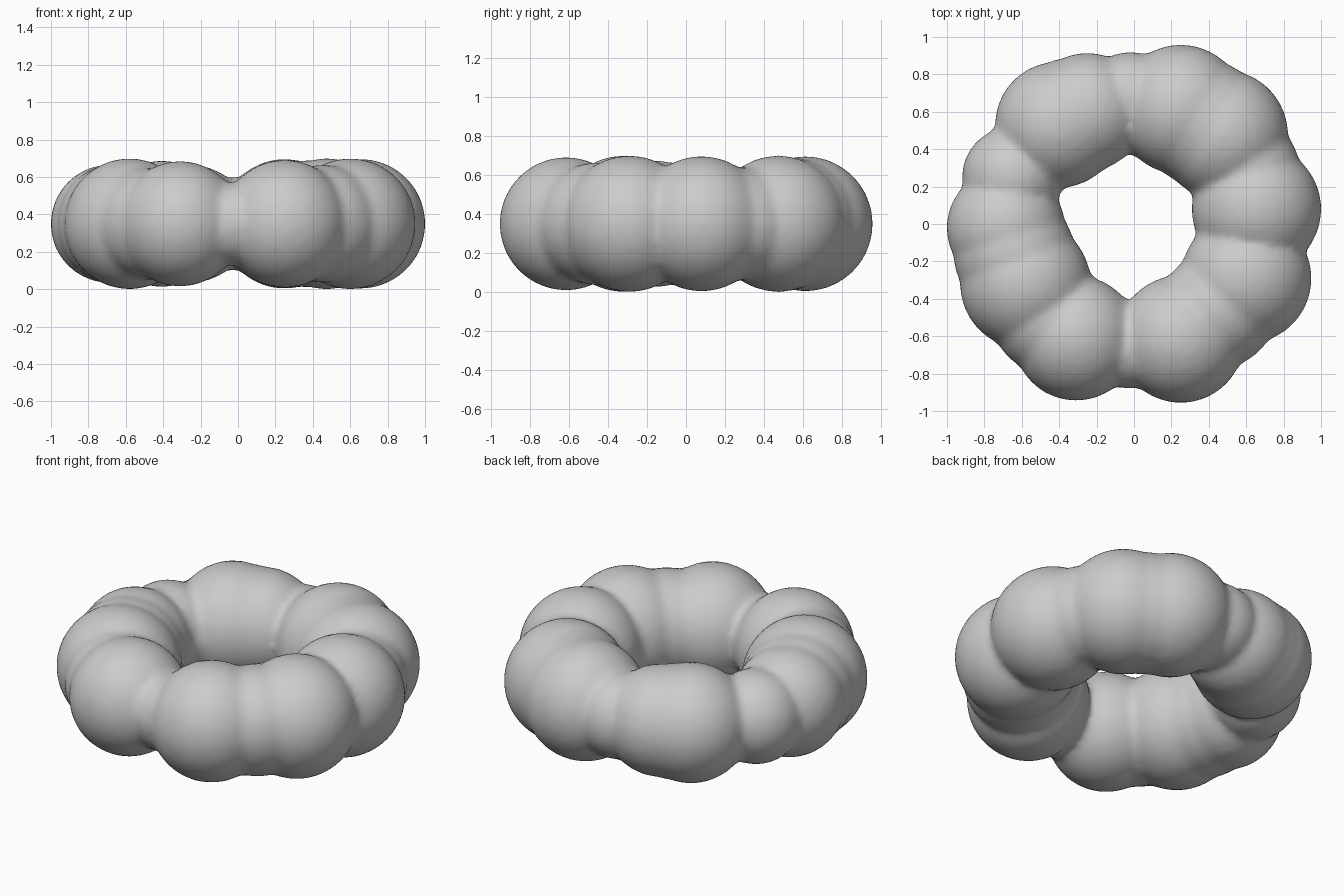
import bpy, bmesh
from mathutils import Matrix

if "Cube" in bpy.data.objects:
    bpy.data.objects.remove(bpy.data.objects["Cube"])

# Lumps around the ring: x, y, radius (all centred at the same height)
MID = 0.35
lumps = [
    (-0.31, -0.61, 0.335), (0.25, -0.615, 0.342),   # front pair
    (0.60, -0.29, 0.35), (0.655, 0.08, 0.347),      # right side
    (0.475, 0.475, 0.35), (0.25, 0.612, 0.347),     # back right
    (-0.25, 0.60, 0.315), (-0.405, 0.53, 0.338),    # back left
    (-0.65, 0.25, 0.27), (-0.685, -0.02, 0.317),    # left side
    (-0.58, -0.32, 0.35),
    # bridges between lumps
    (-0.02, -0.655, 0.225), (0.45, -0.455, 0.315),
    (0.60, 0.28, 0.29), (0.37, 0.54, 0.34),
    (-0.02, 0.67, 0.25), (-0.33, 0.565, 0.325),
    (-0.46, -0.50, 0.30), (-0.64, -0.16, 0.325),
]

bm = bmesh.new()
for x, y, r in lumps:
    bmesh.ops.create_icosphere(bm, subdivisions=4, radius=r,
                               matrix=Matrix.Translation((x, y, MID)))
mesh = bpy.data.meshes.new("lumpy_ring")
bm.to_mesh(mesh)
bm.free()
ring = bpy.data.objects.new("lumpy_ring", mesh)
bpy.context.collection.objects.link(ring)

# Fuse the lumps into one skin and soften the creases
remesh = ring.modifiers.new("fuse", 'REMESH')
remesh.mode = 'VOXEL'
remesh.voxel_size = 0.025
remesh.use_smooth_shade = True
soften = ring.modifiers.new("soften", 'SMOOTH')
soften.factor = 0.5
soften.iterations = 4
